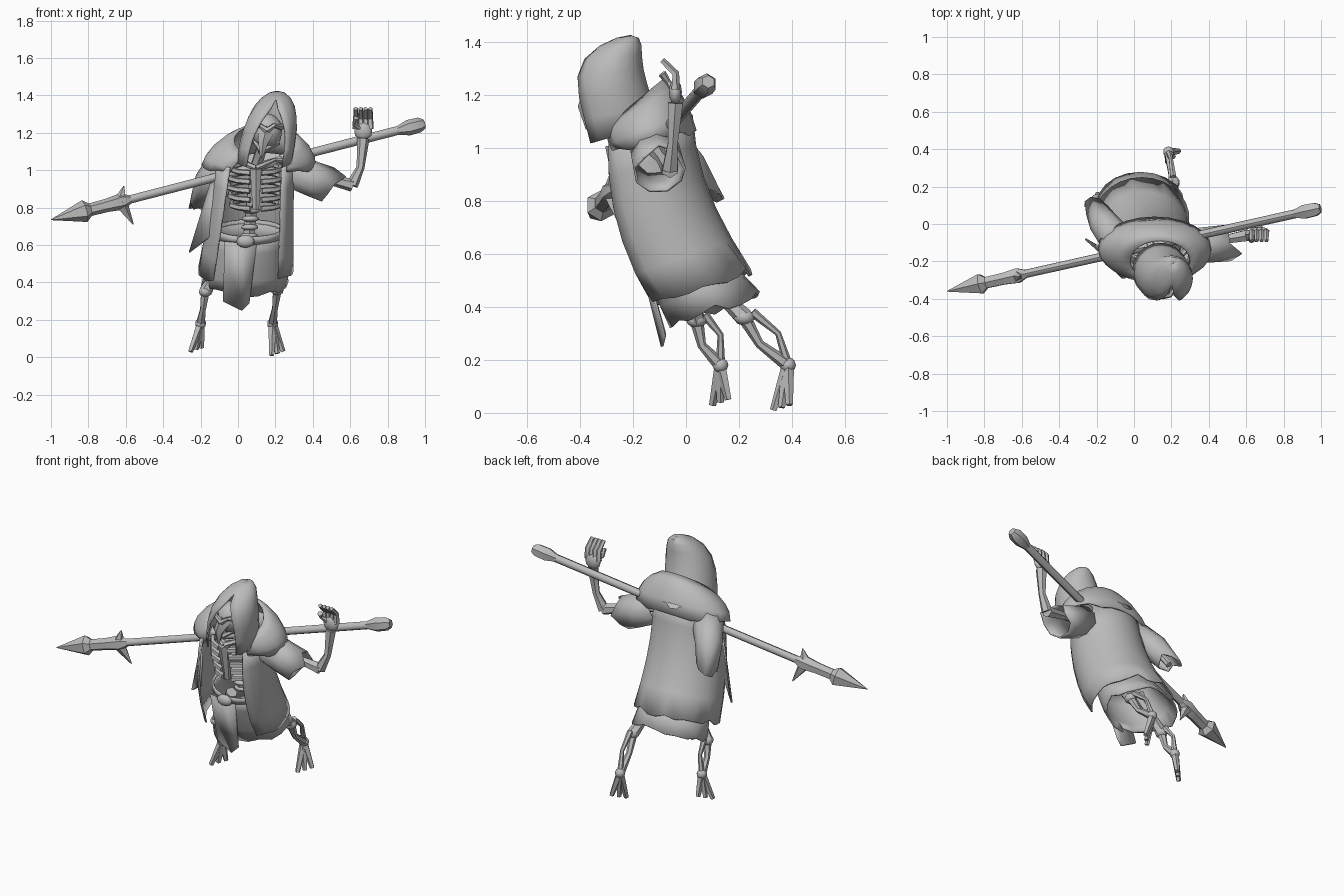
import bpy, bmesh, math, random
from mathutils import Vector

random.seed(4)
if "Cube" in bpy.data.objects:
    bpy.data.objects.remove(bpy.data.objects["Cube"])

grey = bpy.data.materials.new("plain_grey")
grey.use_nodes = True
grey.diffuse_color = (.5, .5, .5, 1)
grey.node_tree.nodes["Principled BSDF"].inputs["Base Color"].default_value = grey.diffuse_color


def finish(name, bm, thickness=0):
    """Turn a bmesh into a shaded object, with thickness if it is cloth."""
    bmesh.ops.recalc_face_normals(bm, faces=bm.faces)
    mesh = bpy.data.meshes.new(name)
    bm.to_mesh(mesh)
    bm.free()
    mesh.materials.append(grey)
    part = bpy.data.objects.new(name, mesh)
    bpy.context.collection.objects.link(part)
    if thickness:
        cloth = part.modifiers.new("cloth", "SOLIDIFY")
        cloth.thickness = thickness
        cloth.offset = 0
    bpy.ops.object.select_all(action="DESELECT")
    part.select_set(True)
    bpy.context.view_layer.objects.active = part
    bpy.ops.object.shade_smooth_by_angle(angle=math.radians(45))


def bridge(bm, rows, closed=False):
    """Join rows of points with quads."""
    rows = [[bm.verts.new(point) for point in row] for row in rows]
    for lower, upper in zip(rows, rows[1:]):
        count = len(lower)
        for i in range(count if closed else count - 1):
            j = (i + 1) % count
            bm.faces.new((lower[i], lower[j], upper[j], upper[i]))
    return rows


def mix(start, end, t):
    return start + (end - start) * t


def body_axis(height):
    """Centre of the leaning body at a height."""
    return Vector((.09 * height, .55 * (1.05 - height) ** 2 - .13, height))


def drape(name, ring, steps=5, columns=20, ragged=0):
    """Cloth around rings; ring(t) gives centre, width, depth, slope and half the front gap."""
    rows = []
    for step in range(steps + 1):
        centre, width, depth, slope, gap = ring(step / steps)
        row = []
        for column in range(columns + 1):
            angle = math.radians(mix(gap, 360 - gap, column / columns))
            back = -depth * math.cos(angle)
            tear = random.uniform(-ragged, ragged) if step == steps else 0
            row.append(centre + Vector((width * math.sin(angle), back, slope * back + tear)))
        rows.append(row)
    bm = bmesh.new()
    bridge(bm, rows)
    bmesh.ops.remove_doubles(bm, verts=bm.verts, dist=.001)
    finish(name, bm, .01)


def body_cloth(name, top, bottom, top_width, bottom_width, steps=4, ragged=0):
    """Closed cloth that follows the leaning body between two heights."""
    def ring(t):
        width = mix(top_width, bottom_width, t)
        return body_axis(mix(top, bottom, t)), width, width * .72, .36, 0
    drape(name, ring, steps, ragged=ragged)


def tube(name, points, radii, sides=6, ragged=0):
    """Bar through points; the radii are spread along it. A ragged one is an open sleeve."""
    points = [Vector(point) for point in points]
    whole = points[-1] - points[0]
    axes = [Vector((1, 0, 0)), Vector((0, 1, 0)), Vector((0, 0, 1))]
    reference = min(axes, key=lambda axis: abs(axis.dot(whole)))
    last = len(points) - 1
    rows = []
    for i, point in enumerate(points):
        place = i / last * (len(radii) - 1)
        low = min(int(place), len(radii) - 2)
        radius = mix(radii[low], radii[low + 1], place - low)
        along = (points[min(i + 1, last)] - points[max(i - 1, 0)]).normalized()
        across = along.cross(reference).normalized()
        other = along.cross(across)
        row = []
        for k in range(sides):
            angle = math.tau * k / sides
            tear = random.uniform(-ragged, ragged) if i == last else 0
            row.append(point + radius * (across * math.cos(angle) + other * math.sin(angle)) + along * tear)
        rows.append(row)
    bm = bmesh.new()
    rows = bridge(bm, rows, True)
    if not ragged:
        bm.faces.new(rows[0])
        bm.faces.new(rows[-1])
    finish(name, bm, .01 if ragged else 0)


def bone(name, start, end, radius, bow=(0, 0, 0)):
    """Bone with a thin middle, optionally bowed."""
    start, end = Vector(start), Vector(end)
    tube(name, [start, mix(start, end, .5) + Vector(bow), end], [radius, radius * .65, radius])


def ball(name, centre, size):
    bm = bmesh.new()
    bmesh.ops.create_icosphere(bm, subdivisions=2, radius=1)
    bmesh.ops.scale(bm, vec=size, verts=bm.verts)
    bmesh.ops.translate(bm, vec=centre, verts=bm.verts)
    finish(name, bm)


def panel(name, top_edge, bottom_edge):
    """Flat hanging strip between two edges."""
    bm = bmesh.new()
    bridge(bm, [top_edge, bottom_edge])
    finish(name, bm, .01)


# Hood: a dome whose face opening closes towards the peak
def hood_ring(t):
    t = math.sin(t * math.pi / 2)
    radius = .145 * math.sqrt(max(1 - t ** 3, .0001))
    centre = Vector((.14 + .07 * t, .14 * t ** 4 - .1 * t - .25, 1.05 + .37 * t))
    return centre, radius, radius, .3 * (1 - t), 42 * max(1 - (t / .85) ** 3, 0)


# Cowl: flares from the neck over the shoulders
def cowl_ring(t):
    flare = math.sin(t * math.pi / 2)
    centre = Vector((mix(.14, .11, t), mix(-.2, -.13, t), mix(1.16, 1.02, t ** 1.5)))
    return centre, mix(.16, .3, flare), mix(.11, .165, flare), mix(.85, .25, t), 30


# Robe: open at the front and deeper towards the hem
def robe_ring(t):
    centre = body_axis(mix(1.06, .46, t)) + Vector((0, -.03, 0))
    return centre, mix(.2, .25, t), mix(.18, .215, t), .36, 44


drape("hood", hood_ring, 7, 16)
drape("shoulder_cowl", cowl_ring, 4, ragged=.012)
drape("robe", robe_ring, ragged=.02)

# Skirt, belt and hanging cloth
body_cloth("under_skirt", .67, .39, .17, .23, ragged=.02)
body_cloth("belt", .69, .65, .175, .18, 1)
ball("belt_knot", (.04, -.19, .62), (.05, .025, .035))
panel("front_cloth", [(-.07, -.17, .62), (.02, -.18, .61), (.1, -.17, .62)],
      [(-.08, -.08, .3), (.02, -.09, .25), (.06, -.08, .29)])
panel("right_robe_flap", [(-.08, -.24, .92), (-.14, -.15, .95)], [(-.13, -.18, .66), (-.26, -.08, .56)])

# Arms with torn sleeves
shoulder, elbow, wrist = Vector((.28, -.12, 1)), Vector((.61, -.06, .92)), Vector((.67, -.04, 1.17))
tube("left_sleeve", [shoulder, (.4, -.11, .95), (.51, -.1, .91)], [.09, .095], 9, .04)
bone("left_upper_arm", shoulder, elbow, .035)
bone("left_forearm", elbow, wrist, .033, (.015, 0, -.03))
right_arm = [(-.08, -.1, 1.03), (-.16, 0, .93), (-.2, .08, .8)]
tube("right_sleeve", right_arm, [.09, .06], 9, .05)
tube("right_arm_stump", right_arm, [.03, .02])

# Left hand with curled fingers
palm = wrist + Vector((0, 0, .04))
ball("left_palm", palm, (.05, .025, .05))
for finger in range(4):
    knuckle = palm + Vector((.026 * finger - .04, 0, .01))
    bend = knuckle + Vector((0, 0, .06))
    tube("left_finger", [knuckle, bend, bend + Vector((0, -.05, .05))], [.018, .012], 5)
bone("left_thumb", palm, palm + Vector((-.04, -.05, .07)), .016, (-.03, 0, 0))

# Skull with a pointed snout
skull = Vector((.155, -.29, 1.21))
ball("skull", skull, (.085, .085, .095))
tube("skull_snout", [skull + Vector((0, -.05, 0)), skull + Vector((-.02, -.09, -.06)),
                     skull + Vector((-.03, -.08, -.14))], [.05, .008], 5)
for side in (-1, 1):
    bone("jaw", skull + Vector((side * .06, 0, -.06)), skull + Vector((-.03, -.06, -.11)), .018)
    bone("brow_ridge", skull + Vector((0, -.095, 0)), skull + Vector((side * .075, -.03, .02)), .018, (0, -.03, .02))

# Rib cage, breastbone and spine
chest = Vector((.095, -.17, 1.01))
for level in range(5):
    for side in (-1, 1):
        arc = []
        for step in range(6):
            angle = math.radians(mix(12, 165, step / 5))
            reach = (.15 - abs(level - 2) * .008) * math.sin(angle)
            arc.append(chest + Vector((side * reach, level * .01 - .11 * math.cos(angle),
                                       -.048 * level - .025 * math.cos(angle))))
        tube("rib", arc, [.017, .013], 5)
front_of_chest = chest + Vector((0, -.1, 0))
tube("breastbone", [front_of_chest, front_of_chest + Vector((0, .03, -.22))], [.035, .02])
tube("spine", [skull, body_axis(1) + Vector((0, .03, 0)), body_axis(.64)], [.03, .035])
for knob in range(4):
    ball("lower_vertebra", body_axis(.65 + knob * .045), (.048, .042, .018))
for side in (-1, 1):
    bone("collar_bone", front_of_chest, chest + Vector((side * .2, .05, .03)), .018, (0, -.03, .03))


# Legs: thigh, two shin bones and a hanging three-toed foot
def leg(label, side, knee, ankle, foot):
    knee, ankle, foot = Vector(knee), Vector(ankle), Vector(foot)
    bone(label + "_thigh", body_axis(.58) + Vector((side * .09, 0, 0)), knee, .035)
    ball(label + "_knee", knee, (.035, .04, .03))
    bone(label + "_shin", knee, ankle, .026, (0, -.025, -.01))
    bone(label + "_rear_shin", knee + Vector((0, .03, .02)), ankle, .018, (0, .03, .02))
    ball(label + "_ankle", ankle, (.03, .03, .03))
    for toe in (-1, 0, 1):
        tube(label + "_toe", [ankle, foot + toe * Vector((.03, .03, .01))], [.024, .014], 5)


leg("left", 1, (.21, .22, .36), (.185, .385, .18), (.21, .36, .02))
leg("right", -1, (-.175, .04, .35), (-.2, .13, .18), (-.225, .13, .04))

# Spear across the back of the shoulders
tip, butt = Vector((-1, -.36, .735)), Vector((1, .085, 1.25))


def spear_part(name, stations, radii, sides=6):
    tube(name, [mix(tip, butt, station) for station in stations], radii, sides)


spear_part("spear_shaft", (.1, .97), (.022, .024), 8)
spear_part("spear_blade", (0, .09, .105), (.002, .06, .035))
spear_part("spear_socket", (.1, .15, .19, .215), (.034, .036, .045, .02))
spear_part("spear_pommel", (.925, .955, .985, .998), (.022, .042, .04, .025))
barb_root = mix(tip, butt, .185)
for barb_end in ((-.61, -.28, .915), (-.56, -.25, .71)):
    tube("spear_barb", [barb_root, barb_end], [.04, .003], 5)
